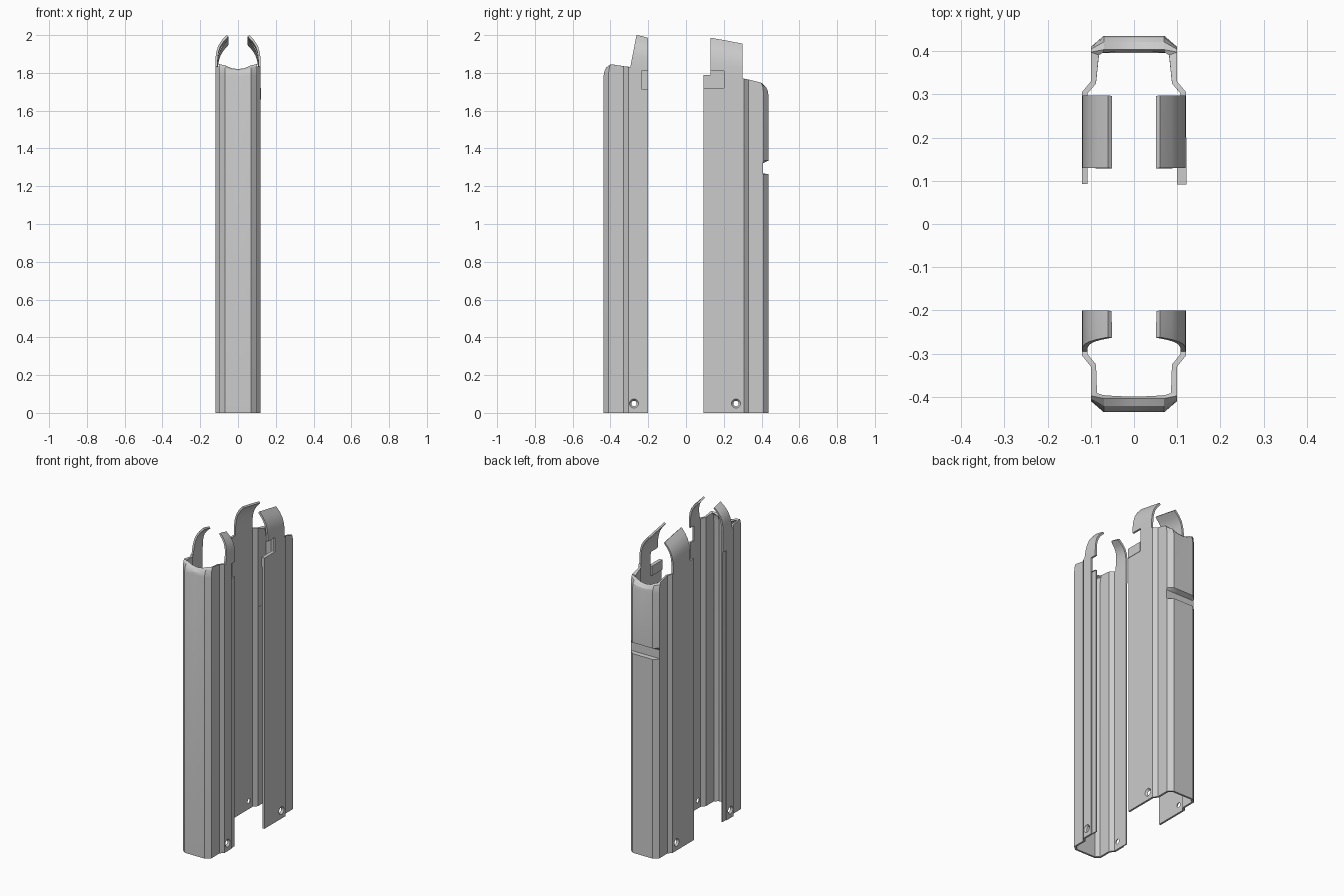
import bpy, bmesh, math
from mathutils import Matrix, Vector

if "Cube" in bpy.data.objects:
    bpy.data.objects.remove(bpy.data.objects["Cube"])

ARM = [(0.3, 0.119), (0.5, 0.114), (0.68, 0.104), (0.84, 0.086), (1.0, 0.06)]


def finish(name, bm):
    me = bpy.data.meshes.new(name)
    bm.to_mesh(me)
    bm.free()
    ob = bpy.data.objects.new(name, me)
    bpy.context.collection.objects.link(ob)
    return ob


def add_box(bm, lo, hi):
    lo, hi = Vector(lo), Vector(hi)
    m = Matrix.Translation((lo + hi) / 2) @ Matrix.Diagonal((*(hi - lo), 1))
    bmesh.ops.create_cube(bm, size=1, matrix=m)


def cut(ob, name, bm):
    """Subtract one cutter, trying another solver if the result collapses."""
    cutter = finish(name, bm)
    cutter.hide_render = True
    before = len(ob.data.vertices)
    mod = ob.modifiers.new("cut", 'BOOLEAN')
    mod.operation = 'DIFFERENCE'
    mod.object = cutter
    for solver in ('EXACT', 'MANIFOLD', 'FLOAT'):
        mod.solver = solver
        bpy.context.view_layer.update()
        ev = ob.evaluated_get(bpy.context.evaluated_depsgraph_get())
        if len(ev.data.vertices) > before * 0.7:
            bpy.ops.object.modifier_apply(modifier=mod.name)
            break
    else:
        ob.modifiers.remove(mod)
    bpy.data.objects.remove(cutter)


def shell(name, half, bend_z, arms, groove, boxes, hole_y):
    """half: (x, y, top z) from the centre outwards; arms: y -> (tip z, tip y)."""
    sign = 1 if half[0][1] > 0 else -1
    cols = [(-x, y, t) for x, y, t in half[:0:-1]] + half
    if sign > 0:
        cols.reverse()
    bm = bmesh.new()
    grid = []
    for x, y, top in cols:
        a = abs(y)
        # wall rows, with an optional cross groove in the outer face
        rows = [(x, y, 0)]
        for z, limit in groove:
            rows.append((x, sign * min(a, limit), z))
        # top edge curls inwards on the outer face
        bend = 0.032 if a > 0.42 else (0.012 if a > 0.4 else 0)
        rows.append((x, y, bend_z))
        for f, g in ((0.45, 0.12), (0.8, 0.45), (1, 1)):
            rows.append((x, sign * (a - bend * g), bend_z + (top - bend_z) * f))
        # curved lip above the side wall
        if y in arms:
            tip, tip_y = arms[y]
            for f, ax in ARM:
                rows.append((math.copysign(ax, x), y + (tip_y - y) * f, top + (tip - top) * f))
        grid.append([bm.verts.new(r) for r in rows])
    for a, b in zip(grid, grid[1:]):
        for j in range(min(len(a), len(b)) - 1):
            bm.faces.new((a[j], b[j], b[j + 1], a[j + 1]))
    ob = finish(name, bm)
    bpy.ops.object.select_all(action='DESELECT')
    bpy.context.view_layer.objects.active = ob
    ob.select_set(True)
    sol = ob.modifiers.new("thickness", 'SOLIDIFY')
    sol.thickness = 0.012
    sol.offset = -1
    sol.use_even_offset = True
    bpy.ops.object.modifier_apply(modifier=sol.name)

    # notches and edge recess
    for lo, hi in boxes:
        bm = bmesh.new()
        add_box(bm, lo, hi)
        cut(ob, name + "_notch_cutter", bm)
    # countersunk pin holes
    for s in (-1, 1):
        bm = bmesh.new()
        m = Matrix.Translation((s * 0.115, hole_y, 0.05)) @ Matrix.Rotation(s * math.pi / 2, 4, 'Y')
        bmesh.ops.create_cone(bm, cap_ends=True, segments=20, radius1=0.004,
                              radius2=0.036, depth=0.04, matrix=m)
        cut(ob, name + "_hole_cutter", bm)
    bpy.ops.object.shade_smooth_by_angle(angle=math.radians(25))
    return ob


# front half of the casing
front = [(0, -0.436, 1.82), (0.035, -0.436, 1.825), (0.07, -0.436, 1.84), (0.10, -0.41, 1.846),
         (0.10, -0.33, 1.835), (0.12, -0.305, 1.832), (0.12, -0.295, 1.83),
         (0.12, -0.25, 1.83), (0.12, -0.20, 1.83)]
shell("front_shell", front, 1.785,
      {-0.295: (2.0, -0.262), -0.25: (1.995, -0.235), -0.20: (1.985, -0.20)}, [],
      [((0.115, -0.235, -0.1), (0.14, -0.19, 1.714)),
       ((-0.14, -0.235, -0.1), (-0.115, -0.19, 1.714)),
       ((0.09, -0.236, 1.716), (0.141, -0.189, 1.81))], -0.275)

# rear half of the casing
rear = [(0, 0.436, 1.715), (0.035, 0.436, 1.72), (0.07, 0.436, 1.738), (0.10, 0.41, 1.748),
        (0.10, 0.33, 1.765), (0.12, 0.306, 1.77), (0.12, 0.298, 1.77),
        (0.12, 0.21, 1.78), (0.12, 0.13, 1.79), (0.12, 0.093, 1.79)]
shell("rear_shell", rear, 1.685,
      {0.298: (1.955, 0.298), 0.21: (1.972, 0.21), 0.13: (1.986, 0.13)},
      [(1.265, 9), (1.267, 0.408), (1.322, 0.408), (1.335, 9)],
      [((0.09, 0.08, 1.72), (0.14, 0.20, 1.81))], 0.265)

# thickened tab below the rear notch
bm = bmesh.new()
add_box(bm, (0.10, 0.092, 1.66), (0.122, 0.20, 1.721))
finish("catch_tab", bm)
